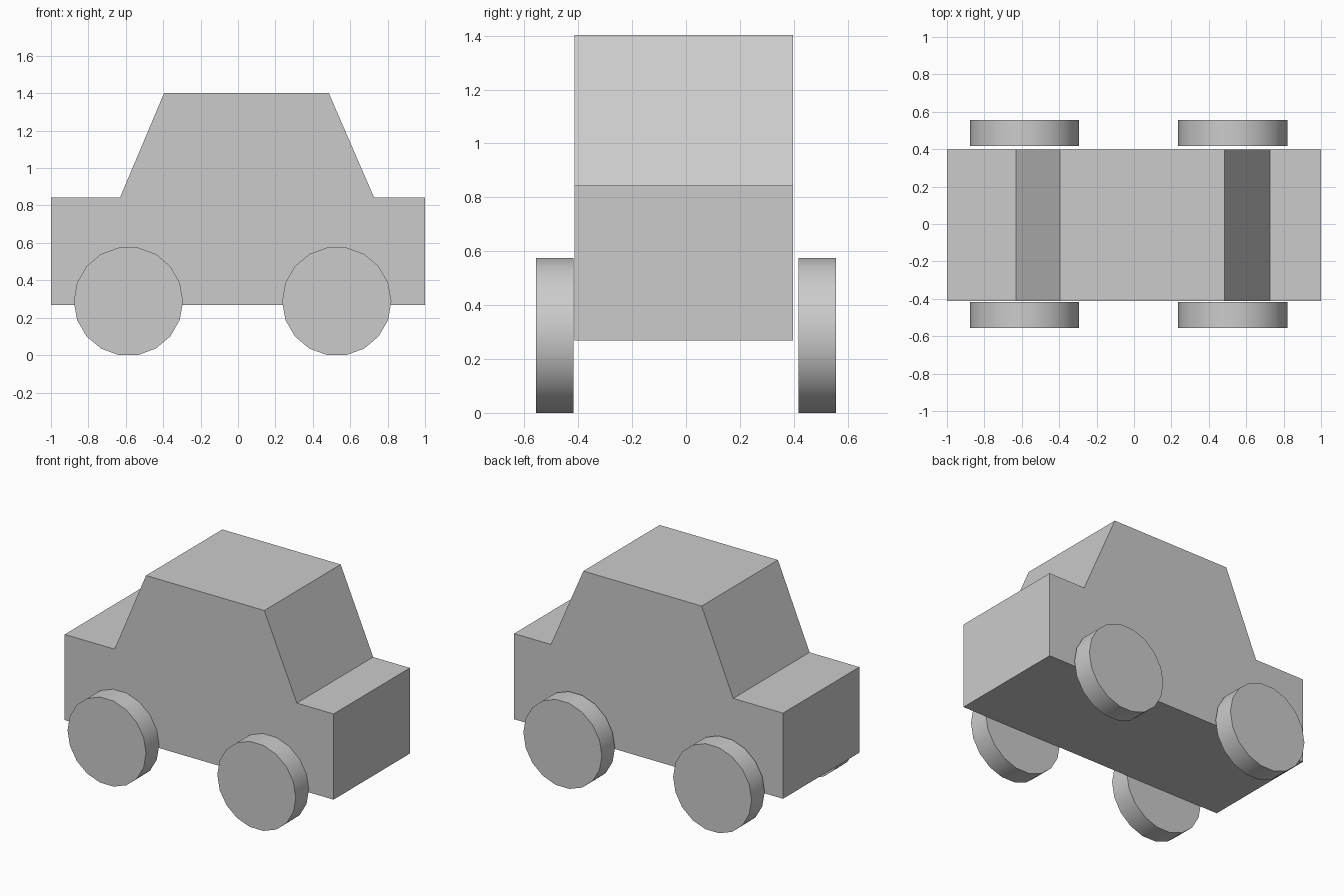
import bpy, bmesh
from math import sin, cos, tau, radians

if "Cube" in bpy.data.objects:
    bpy.data.objects.remove(bpy.data.objects["Cube"])


def extrude_profile(name, points, y0, y1):
    """Solid made by extruding an x-z outline along y."""
    bm = bmesh.new()
    face = bm.faces.new([bm.verts.new((x, y0, z)) for x, z in points])
    result = bmesh.ops.extrude_face_region(bm, geom=[face], use_keep_orig=True)
    for item in result["geom"]:
        if isinstance(item, bmesh.types.BMVert):
            item.co.y = y1
    bmesh.ops.recalc_face_normals(bm, faces=bm.faces)
    mesh = bpy.data.meshes.new(name)
    bm.to_mesh(mesh)
    bm.free()
    obj = bpy.data.objects.new(name, mesh)
    bpy.context.collection.objects.link(obj)
    return obj


# Car body with hood, cabin and trunk in one outline
extrude_profile("car_body", [
    (-1, 0.268), (1, 0.268), (1, 0.844), (0.727, 0.844),
    (0.485, 1.402), (-0.395, 1.402), (-0.63, 0.844), (-1, 0.844),
], -0.413, 0.398)

# Four 18-sided wheels, flat on the ground
SIDES, RADIUS = 18, 0.292
HUB_Z = RADIUS * cos(tau / SIDES / 2)
for end, hub_x in (("left", -0.586), ("right", 0.528)):
    outline = [(hub_x + RADIUS * cos(tau * i / SIDES),
                HUB_Z + RADIUS * sin(tau * i / SIDES)) for i in range(SIDES)]
    for side, s in (("front", -1), ("back", 1)):
        wheel = extrude_profile(f"wheel_{side}_{end}", outline, s * 0.418, s * 0.557)
        bpy.ops.object.select_all(action='DESELECT')
        wheel.select_set(True)
        bpy.context.view_layer.objects.active = wheel
        bpy.ops.object.shade_smooth_by_angle(angle=radians(30))
